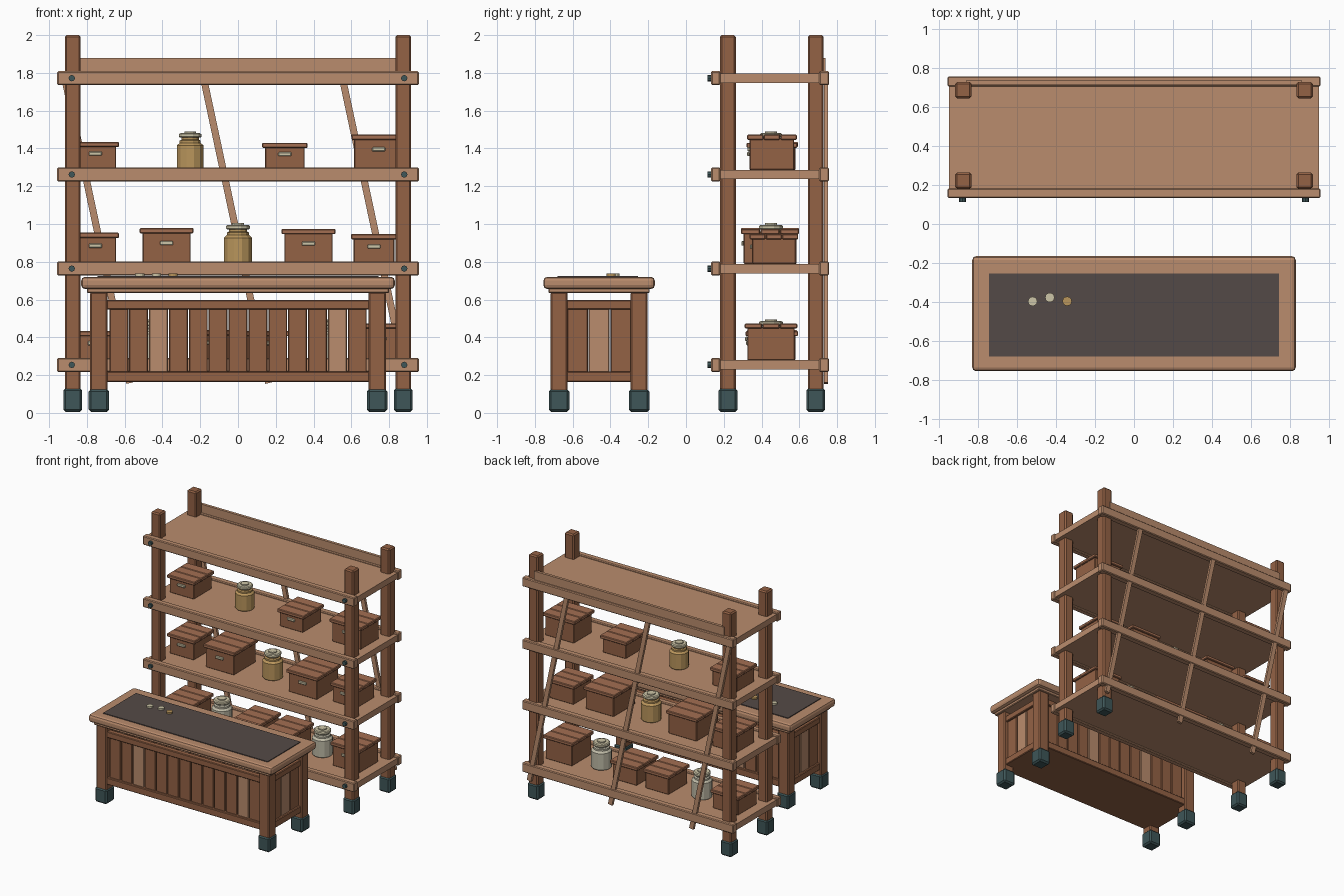
import bpy, bmesh, math
from mathutils import Matrix

cube = bpy.data.objects.get("Cube")
if cube:
    bpy.data.objects.remove(cube)


def material(name, r, g, b):
    """Flat material from 0-255 display values."""
    col = [(c / 255 / 12.92 if c < 11 else ((c / 255 + 0.055) / 1.055) ** 2.4) for c in (r, g, b)] + [1]
    m = bpy.data.materials.new(name)
    m.use_nodes = True
    m.diffuse_color = col
    m.node_tree.nodes["Principled BSDF"].inputs["Base Color"].default_value = col
    return m


DARK = material("dark wood", 148, 98, 69)
LIGHT = material("light wood", 186, 140, 109)
LID = material("lid wood", 164, 111, 82)
MAT = material("dark mat", 84, 74, 71)
FOOT = material("dark metal", 62, 86, 88)
GOLD = material("amber glass", 186, 150, 92)
CREAM = material("cream metal", 206, 198, 168)
PALE = material("pale glass", 190, 186, 166)


def finish(name, bm, mat):
    me = bpy.data.meshes.new(name)
    bm.to_mesh(me)
    bm.free()
    me.materials.append(mat)
    ob = bpy.data.objects.new(name, me)
    bpy.context.collection.objects.link(ob)
    return ob


def box(name, mat, x, y, z, bevel=0.0, segments=1):
    """Box from (min, max) pairs on each axis."""
    bm = bmesh.new()
    bmesh.ops.create_cube(bm, size=1)
    for v in bm.verts:
        v.co = [lo + (c + 0.5) * (hi - lo) for c, (lo, hi) in zip(v.co, (x, y, z))]
    if bevel:
        bmesh.ops.bevel(bm, geom=bm.edges[:], offset=bevel, segments=segments,
                        profile=0.5, affect='EDGES')
    return finish(name, bm, mat)


def span(c, width):
    return (c - width / 2, c + width / 2)


def disc(name, mat, loc, r, h, sides=12, axis='Z'):
    bm = bmesh.new()
    bmesh.ops.create_cone(bm, cap_ends=True, segments=sides, radius1=r, radius2=r, depth=h)
    if axis == 'Y':
        bm.transform(Matrix.Rotation(math.pi / 2, 4, 'X'))
    bm.transform(Matrix.Translation(loc))
    return finish(name, bm, mat)


def lathe(name, mat, x, y, z, profile, sides=12):
    """Faceted solid of revolution, flat shaded."""
    bm = bmesh.new()
    rings = [[bm.verts.new((x + r * math.cos(a), y + r * math.sin(a), z + h))
              for a in (math.tau * (i + 0.5) / sides for i in range(sides))] for r, h in profile]
    for a, b in zip(rings, rings[1:]):
        for i in range(sides):
            j = (i + 1) % sides
            bm.faces.new((a[i], a[j], b[j], b[i]))
    bm.faces.new(rings[0][::-1])
    bm.faces.new(rings[-1])
    return finish(name, bm, mat)


# Rack posts with metal feet
for x in (-0.875, 0.875):
    for y in (0.222, 0.687):
        box("rack_post", DARK, span(x, 0.084), span(y, 0.084), (0.1, 2.0), 0.01)
        box("rack_foot", FOOT, span(x, 0.1), span(y, 0.1), (0.005, 0.13), 0.012)

# Shelves with front and back rails and bolts
for z in (0.254, 0.764, 1.262, 1.772):
    box("shelf_board", LIGHT, (-0.95, 0.95), (0.17, 0.715), (z - 0.025, z + 0.025))
    for y in ((0.133, 0.182), (0.705, 0.757)):
        box("shelf_rail", LIGHT, (-0.957, 0.957), y, (z - 0.037, z + 0.037), 0.006)
    for x in (-0.88, 0.88):
        disc("bolt", FOOT, (x, 0.125, z), 0.017, 0.022, 8, 'Y')
box("top_back_board", LIGHT, (-0.86, 0.86), (0.715, 0.738), (1.79, 1.878))

# Slanted braces behind the rack
for x in (-0.742, -0.007, 0.728):
    brace = box("back_brace", LIGHT, span(0, 0.037), (0.731, 0.753), span(0, 1.62))
    brace.location = (x, 0, 0.95)
    brace.rotation_euler.y = -math.atan(0.213)


def crate(x, y, z, w, d, h):
    """Lidded box: body, three lid boards and a front handle plate."""
    bx, by = span(x, w - 0.03), span(y, d - 0.03)
    box("crate_body", DARK, bx, by, (z, z + h - 0.02), 0.004)
    board = d / 3
    for i in (-1, 0, 1):
        box("crate_lid_board", LID, span(x, w), span(y + i * board, board - 0.002),
            (z + h - 0.028, z + h), 0.005)
    box("crate_handle", CREAM, span(x, 0.07), (by[0] - 0.012, by[0] + 0.002),
        span(z + h * 0.58, 0.022), 0.004)


def jar(x, z, glass, s):
    """Faceted jar with a shoulder, neck, lid and knob."""
    y = 0.45
    lathe("jar_body", glass, x, y, z, [(0.066 * s, 0), (0.071 * s, 0.008 * s), (0.071 * s, 0.125 * s),
          (0.056 * s, 0.138 * s), (0.056 * s, 0.15 * s), (0.046 * s, 0.155 * s), (0.046 * s, 0.172 * s)])
    lathe("jar_lid", CREAM, x, y, z, [(0.055 * s, 0.166 * s), (0.059 * s, 0.17 * s),
          (0.059 * s, 0.183 * s), (0.052 * s, 0.188 * s)])
    disc("jar_knob", CREAM, (x, y, z + 0.19 * s), 0.03 * s, 0.012 * s)


# Stored goods on each shelf: (x, y, width, depth, height)
stock = {
    1.287: [(-0.755, 0.465, 0.25, 0.26, 0.148), (0.248, 0.455, 0.24, 0.27, 0.143),
            (0.745, 0.455, 0.29, 0.265, 0.187)],
    0.789: [(-0.755, 0.465, 0.25, 0.26, 0.165), (-0.378, 0.445, 0.285, 0.31, 0.19),
            (0.373, 0.445, 0.285, 0.31, 0.185), (0.72, 0.465, 0.245, 0.26, 0.158)],
    0.279: [(-0.76, 0.455, 0.26, 0.27, 0.155), (-0.14, 0.455, 0.24, 0.27, 0.16),
            (0.15, 0.455, 0.25, 0.28, 0.155), (0.75, 0.45, 0.27, 0.28, 0.195)],
}
for z, crates in stock.items():
    for x, y, w, d, h in crates:
        crate(x, y, z, w, d, h)
jar(-0.253, 1.287, GOLD, 1.03)
jar(0, 0.789, GOLD, 1.1)
for x in (-0.46, 0.45):
    jar(x, 0.279, PALE, 1.1)

# Counter top with mat and coins
CY = -0.46
box("counter_top", LIGHT, (-0.83, 0.83), (-0.755, -0.165), (0.656, 0.72), 0.02, 2)
box("counter_underlip", LIGHT, (-0.8, 0.8), (-0.728, -0.192), (0.634, 0.66), 0.005)
box("counter_mat", MAT, (-0.745, 0.745), (-0.68, -0.255), (0.715, 0.726))
for x, y, mat in ((-0.52, -0.397, CREAM), (-0.432, -0.377, CREAM), (-0.343, -0.396, GOLD)):
    disc("coin", mat, (x, y, 0.732), 0.024, 0.014)

# Counter legs and feet
for x in (-0.737, 0.737):
    for y in (CY - 0.212, CY + 0.212):
        box("counter_leg", DARK, span(x, 0.093), span(y, 0.09), (0.1, 0.64), 0.008)
        box("counter_foot", FOOT, span(x, 0.107), span(y, 0.108), (0.005, 0.126), 0.012)
box("counter_floor", DARK, (-0.74, 0.74), (CY - 0.215, CY + 0.215), (0.163, 0.185))

# Plank panels on the front and back, framed by rails
for side, accents in ((-1, (2, 11)), (1, (3, 8))):
    y = CY + side * 0.215
    for i in range(13):
        x = -0.631 + i * 0.1052
        box("long_plank", LIGHT if i in accents else DARK, span(x, 0.1), span(y, 0.026),
            (0.18, 0.57), 0.005)
    for z in ((0.163, 0.22), (0.547, 0.597)):
        box("long_rail", DARK, (-0.7, 0.7), span(CY + side * 0.224, 0.045), z, 0.005)

# Plank panels on both ends
for side in (-1, 1):
    for i in (-1, 0, 1):
        box("end_plank", DARK if i else LIGHT, span(side * 0.74, 0.026),
            span(CY + i * 0.115, 0.11), (0.18, 0.57), 0.005)
    for z in ((0.163, 0.22), (0.547, 0.597)):
        box("end_rail", DARK, span(side * 0.748, 0.045), (CY - 0.18, CY + 0.18), z, 0.005)
